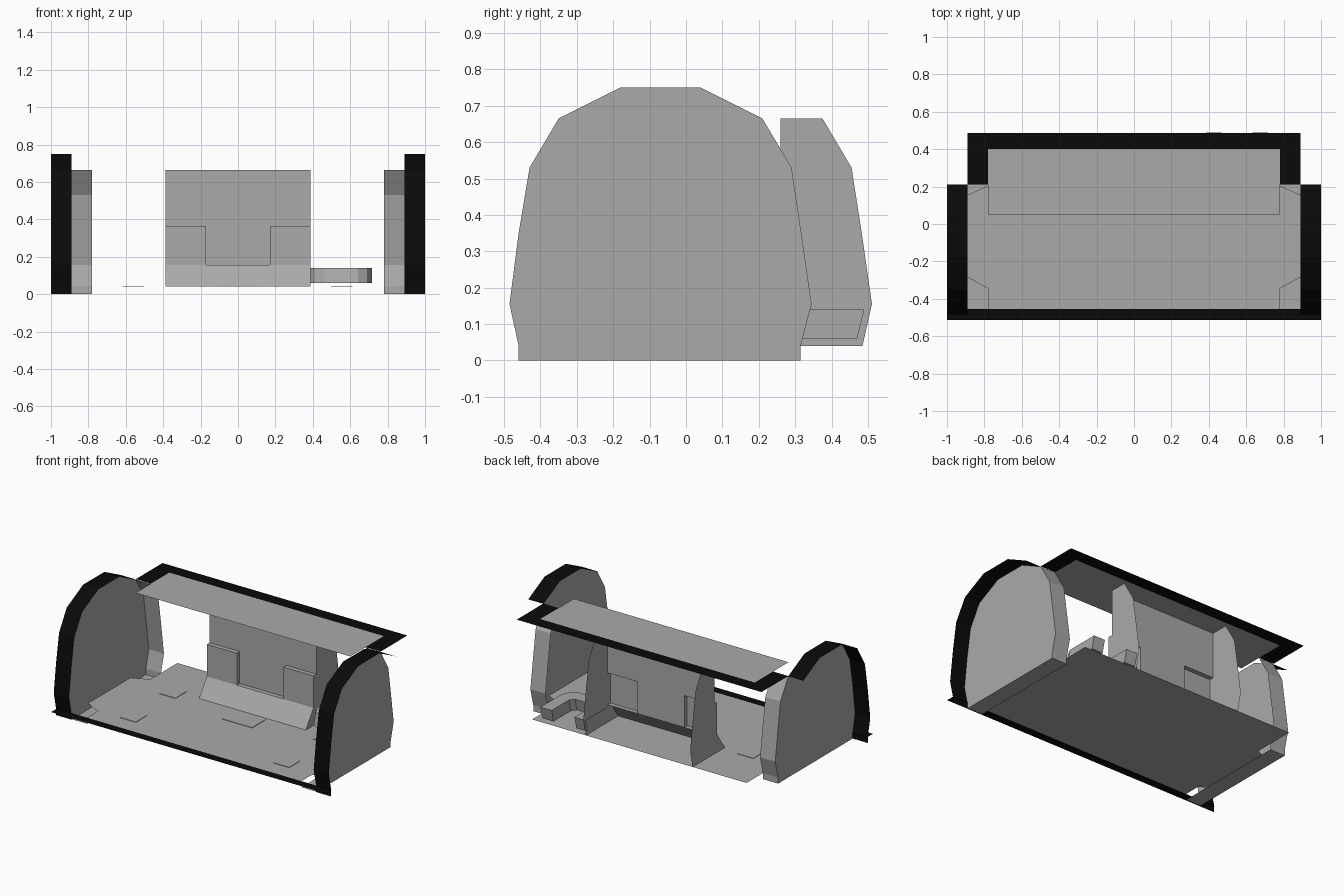
import bpy
import bmesh

cube = bpy.data.objects.get("Cube")
if cube:
    bpy.data.objects.remove(cube, do_unlink=True)


def material(name, value):
    mat = bpy.data.materials.new(name)
    mat.use_nodes = True
    color = (value, value, value, 1)
    mat.diffuse_color = color
    mat.node_tree.nodes["Principled BSDF"].inputs["Base Color"].default_value = color
    return mat


GREY = material("plain grey", 0.4)
BLACK = material("black trim", 0.003)


def finish(name, bm, mat):
    bmesh.ops.remove_doubles(bm, verts=bm.verts, dist=0.0005)
    mesh = bpy.data.meshes.new(name)
    bm.to_mesh(mesh)
    bm.free()
    mesh.materials.append(mat)
    obj = bpy.data.objects.new(name, mesh)
    bpy.context.collection.objects.link(obj)
    return obj


def sheets(name, polygons, mat=GREY):
    """Flat sheets, each given as its corner points."""
    bm = bmesh.new()
    for points in polygons:
        bm.faces.new([bm.verts.new(p) for p in points])
    return finish(name, bm, mat)


def flat(x0, x1, y0, y1, z):
    return [(x0, y0, z), (x1, y0, z), (x1, y1, z), (x0, y1, z)]


def strip(path, x0, x1):
    """Sheet following a (y, z) path, spanning x0 to x1."""
    return [[(x0, *a), (x1, *a), (x1, *b), (x0, *b)]
            for a, b in zip(path, path[1:])]


def prism(name, outline, z0, z1, shear=0.0, mat=GREY):
    """Upright prism from an (x, y) outline, its top shifted along y."""
    bm = bmesh.new()
    face = bm.faces.new([bm.verts.new((x, y, z0)) for x, y in outline])
    top = bmesh.ops.extrude_face_region(bm, geom=[face])["geom"]
    verts = [v for v in top if isinstance(v, bmesh.types.BMVert)]
    bmesh.ops.translate(bm, verts=verts, vec=(0, shear, z1 - z0))
    bmesh.ops.recalc_face_normals(bm, faces=bm.faces)
    return finish(name, bm, mat)


# End wall profile: front and top, then the back edge
front_edge = [(-0.46, 0), (-0.46, 0.04), (-0.485, 0.155), (-0.46, 0.35),
              (-0.43, 0.53), (-0.35, 0.665), (-0.18, 0.75), (0.04, 0.75),
              (0.21, 0.665)]
back_edge = [(0.21, 0.665), (0.29, 0.53), (0.317, 0.35), (0.345, 0.155),
             (0.315, 0.04), (0.315, 0)]
WALL, RIM, INNER = 0.89, 1.0, 0.78

# End walls with back and bottom returns, and black outer rims
for side, s in (("left", 1), ("right", -1)):
    sheets(side + "_end_wall",
           [[(s * WALL, y, z) for y, z in front_edge + back_edge[1:]]])
    sheets(side + "_wall_return",
           strip(back_edge + [(-0.455, 0)], s * INNER, s * WALL))
    sheets(side + "_wall_rim", strip(front_edge, s * WALL, s * RIM), BLACK)

# Floor with notched corners
FLOOR = 0.04
half = [(INNER, -0.455), (INNER, -0.345), (WALL, -0.285),
        (WALL, 0.155), (INNER, 0.205), (INNER, 0.485)]
outline = half + [(-x, y) for x, y in reversed(half)]
sheets("floor", [[(x, y, FLOOR) for x, y in outline]])
sheets("floor_front_trim", [flat(-RIM, RIM, -0.513, -0.455, FLOOR)], BLACK)

# Thin floor plates
for i, (x, y) in enumerate([(-0.56, -0.285), (0.555, -0.285),
                            (-0.56, 0.125), (0.555, 0.125)]):
    r = 0.057
    prism(f"floor_plate_{i + 1}",
          [(x - r, y - r), (x + r, y - r), (x + r, y + r), (x - r, y + r)],
          FLOOR, FLOOR + 0.003)
prism("floor_centre_plate",
      [(-0.11, -0.01), (0.11, -0.01), (0.11, 0.13), (-0.11, 0.13)],
      FLOOR, FLOOR + 0.003)

# Roof sheet and its black surround
ROOF = 0.667
sheets("roof_panel", [flat(-INNER, INNER, 0.05, 0.40, ROOF)])
sheets("roof_trim", [flat(-WALL, WALL, 0.40, 0.487, ROOF),
                     flat(-WALL, -INNER, 0.21, 0.40, ROOF),
                     flat(INNER, WALL, 0.21, 0.40, ROOF)], BLACK)

# Central back panel: sloped foot, upright sheet and two forward pockets
W, PX = 0.388, 0.17
Y, PY = 0.26, 0.23
foot, pocket_top, bend, top = 0.155, 0.365, 0.53, 0.665
panel = strip([(0.15, FLOOR), (PY, foot), (Y, foot)], -W, W)
panel += strip([(Y, foot), (Y, pocket_top)], -PX, PX)
panel += strip([(Y, pocket_top), (Y, bend), (Y, top)], -W, W)
for s in (1, -1):
    panel += strip([(PY, foot), (PY, pocket_top), (Y, pocket_top)], s * PX, s * W)
    panel.append([(s * PX, PY, foot), (s * PX, Y, foot),
                  (s * PX, Y, pocket_top), (s * PX, PY, pocket_top)])
sheets("centre_panel", panel)

# Cheeks on both ends of the central panel
cheek = [(0.15, FLOOR), (PY, foot), (PY, pocket_top), (Y, pocket_top), (Y, top),
         (0.375, top), (0.455, bend), (0.483, 0.35), (0.511, foot), (0.485, FLOOR)]
for side, s in (("left", 1), ("right", -1)):
    sheets(side + "_cheek", [[(s * W, y, z) for y, z in cheek]])

# Low U-shaped rest beside the central panel, open to the back
cx = 0.551
outer = [(0.165, 0.47), (0.165, 0.25), (0.14, 0.20), (0.09, 0.17)]
inner = [(0.06, 0.26), (0.083, 0.29), (0.083, 0.47)]
right_half = [(cx + x, y) for x, y in reversed(outer)]
right_half += [(cx + x, y) for x, y in reversed(inner)]
left_half = [(2 * cx - x, y) for x, y in reversed(right_half)]
prism("side_rest", right_half + left_half, 0.06, 0.14, shear=0.02)
